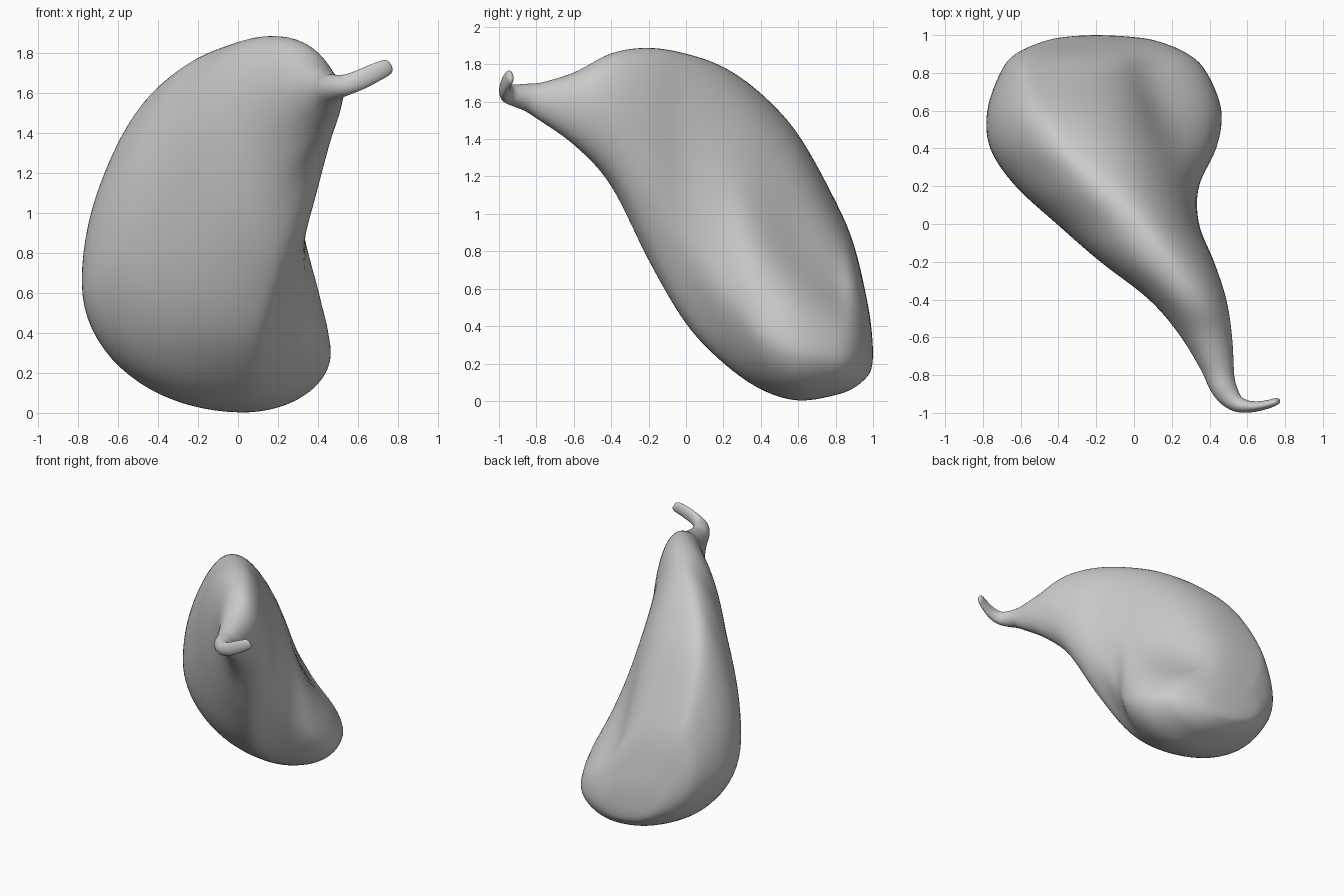
import bpy, bmesh, math
from mathutils import Vector

if "Cube" in bpy.data.objects:
    bpy.data.objects.remove(bpy.data.objects["Cube"])

SEG = 72   # vertices around each ring
SUB = 7    # rings between two key sections


def spline(rows, sub):
    """Catmull-Rom interpolation of whole parameter rows."""
    out = []
    n = len(rows)
    for i in range(n - 1):
        a, b, c, d = (rows[max(i - 1, 0)], rows[i], rows[i + 1], rows[min(i + 2, n - 1)])
        for k in range(sub):
            t = k / sub
            out.append([0.5 * (2 * q + (r - p) * t + (2 * p - 5 * q + 4 * r - s) * t * t
                               + (3 * q - p - 3 * r + s) * t ** 3)
                        for p, q, r, s in zip(a, b, c, d)])
    out.append(list(rows[-1]))
    return out


# Body sections across y: y, top x/z, left x/z, bottom x/z, right x/z, hollow on upper right
body = [
    (1.00, -.20, .26, -.21, .25, -.20, .24, -.19, .25, 0),
    (.993, -.26, .37, -.34, .30, -.13, .18, -.04, .24, .02),
    (.97, -.36, .53, -.47, .39, -.06, .13, .12, .24, .06),
    (.90, -.50, .83, -.63, .53, 0, .07, .29, .25, .14),
    (.80, -.54, 1.07, -.71, .58, .02, .03, .39, .26, .22),
    (.60, -.46, 1.43, -.78, .63, .02, 0, .468, .30, .24),
    (.40, -.32, 1.65, -.765, .68, .03, .06, .44, .40, .15),
    (.20, -.14, 1.79, -.63, .80, .04, .20, .345, .65, .03),
    (.00, .03, 1.86, -.41, 1.0, .07, .41, .345, .98, -.02),
    (-.20, .17, 1.89, -.18, 1.3, .15, .75, .425, 1.33, -.01),
    (-.40, .29, 1.86, .08, 1.5, .25, 1.15, .49, 1.53, 0),
    (-.60, .38, 1.755, .25, 1.58, .38, 1.37, .52, 1.58, 0),
    (-.80, .45, 1.695, .37, 1.61, .45, 1.51, .53, 1.61, 0),
]

# Stalk sections: centre x/y/z, heading in degrees, half width, half height, backward tilt
stalk = [
    (.465, -.85, 1.622, 15, .072, .075, 0),
    (.50, -.91, 1.632, 32, .060, .060, .05),
    (.55, -.955, 1.645, 60, .043, .052, .2),
    (.62, -.968, 1.672, 88, .030, .050, .4),
    (.70, -.957, 1.710, 103, .023, .046, .45),
    (.752, -.940, 1.734, 112, .019, .038, .5),
    (.766, -.935, 1.740, 112, .008, .016, .5),
]


def body_ring(row):
    y, tx, tz, lx, lz, bx, bz, rx, rz, hollow = row
    flat = 0.07 * max(0, min(1, (y + 0.1) / 0.4))      # slimmer upper left towards the back
    under = 0.10 * max(0, 1 - abs(y - 0.05) / 0.5)     # flatter lower right at the front
    pts = []
    for k in range(SEG):
        a = 2 * math.pi * k / SEG
        c, s = math.cos(a), math.sin(a)
        sx, sz = (rx, rz) if c >= 0 else (lx, lz)     # side extreme
        vx, vz = (tx, tz) if s >= 0 else (bx, bz)     # top or bottom extreme
        if s > 0:
            dent = hollow * 1.5 * c * c if c > 0 else flat
        else:
            dent = under if c > 0 else 0
        f = 1 - dent * math.sin(2 * a) ** 2
        pts.append(Vector((vx + (sx - vx) * abs(c) * f, y, sz + (vz - sz) * abs(s) * f)))
    return pts


def stalk_ring(row):
    x, y, z, head, ru, rv, tilt = row
    h = math.radians(head)
    fwd = Vector((math.sin(h), -math.cos(h), 0))
    u = Vector((math.cos(h), math.sin(h), 0))
    v = (Vector((0, 0, 1)) - fwd * tilt).normalized()
    return [Vector((x, y, z)) + u * ru * math.cos(a) + v * rv * math.sin(a)
            for a in (2 * math.pi * k / SEG for k in range(SEG))]


# Skin the sections into one continuous gourd with its curled stalk
bm = bmesh.new()
rings = [body_ring(r) for r in spline(body, SUB)] + [stalk_ring(r) for r in spline(stalk, 5)]
rings = [[bm.verts.new(p) for p in ring] for ring in rings]
for r0, r1 in zip(rings, rings[1:]):
    for k in range(SEG):
        j = (k + 1) % SEG
        bm.faces.new((r0[k], r0[j], r1[j], r1[k]))
bm.faces.new(rings[0])
bm.faces.new(rings[-1])
bmesh.ops.recalc_face_normals(bm, faces=bm.faces)
for f in bm.faces:
    f.smooth = True
mesh = bpy.data.meshes.new("gourd_body")
bm.to_mesh(mesh)
bm.free()
gourd = bpy.data.objects.new("gourd_body", mesh)
bpy.context.collection.objects.link(gourd)

# Soften the transitions between sections
mod = gourd.modifiers.new("soften", 'SMOOTH')
mod.factor = 0.5
mod.iterations = 8
